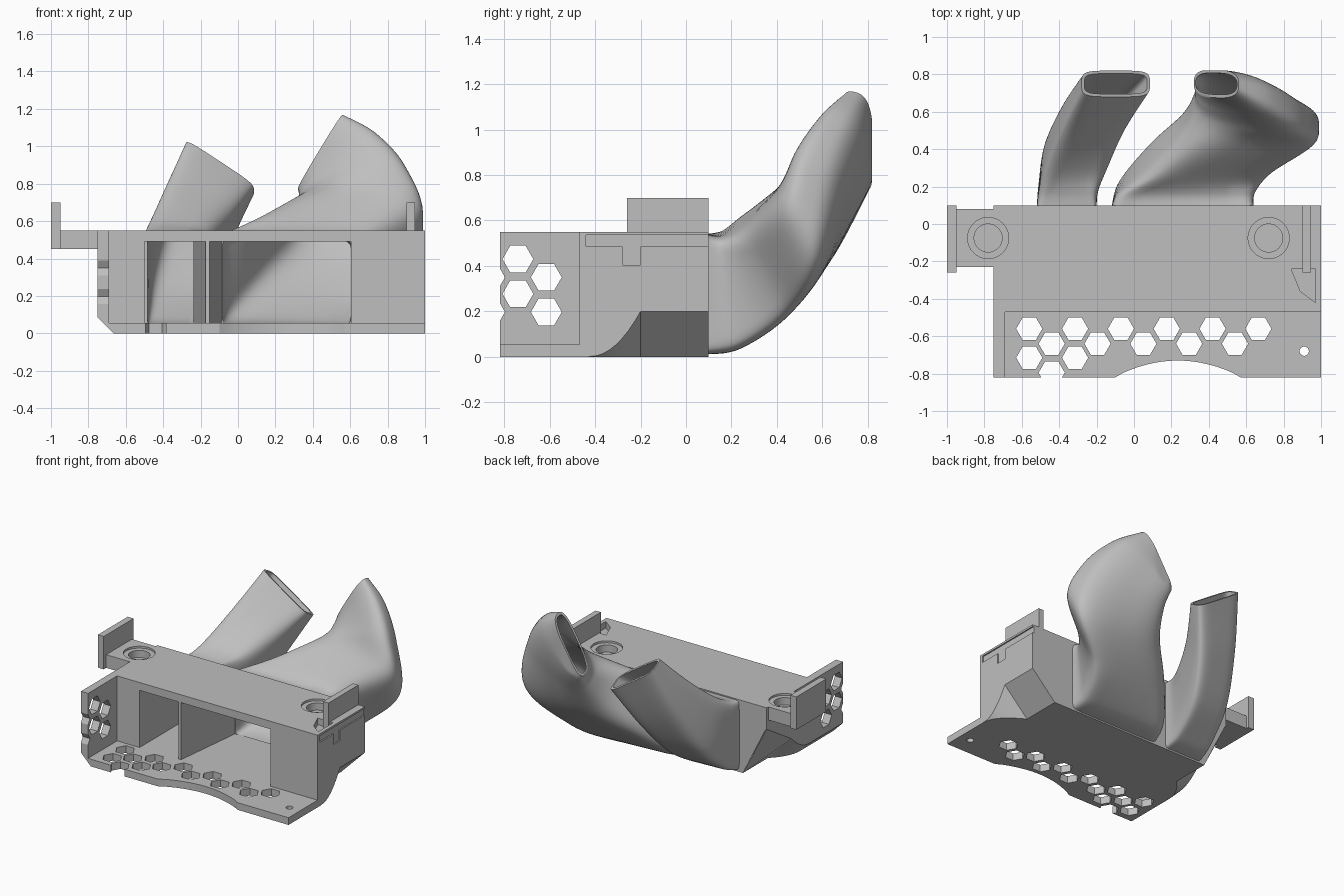
import bpy, bmesh
from math import sin, cos, pi, radians
from mathutils import Vector

if "Cube" in bpy.data.objects:
    bpy.data.objects.remove(bpy.data.objects["Cube"], do_unlink=True)

grey = bpy.data.materials.new("light_grey_plastic")
grey.use_nodes = True
grey.diffuse_color = (0.52, 0.52, 0.52, 1)
grey.node_tree.nodes["Principled BSDF"].inputs["Base Color"].default_value = grey.diffuse_color


def add_loft(bm, rings, loop=False):
    """Skin a row of rings; cap both ends, or join last to first."""
    rows = [[bm.verts.new(p) for p in ring] for ring in rings]
    pairs = list(zip(rows, rows[1:]))
    if loop:
        pairs.append((rows[-1], rows[0]))
    else:
        bm.faces.new(rows[0])
        bm.faces.new(rows[-1])
    n = len(rows[0])
    for a, b in pairs:
        for i in range(n):
            j = (i + 1) % n
            bm.faces.new((a[i], a[j], b[j], b[i]))


def make(name, lofts, loop=False):
    bm = bmesh.new()
    for rings in lofts:
        add_loft(bm, rings, loop)
    bmesh.ops.recalc_face_normals(bm, faces=bm.faces)
    mesh = bpy.data.meshes.new(name)
    bm.to_mesh(mesh)
    bm.free()
    mesh.materials.append(grey)
    obj = bpy.data.objects.new(name, mesh)
    bpy.context.collection.objects.link(obj)
    return obj


def plan(points, lo, hi):
    """Upright prism from an outline seen from above."""
    return [[(x, y, z) for x, y in points] for z in (lo, hi)]


def box(x0, x1, y0, y1, z0, z1):
    return plan([(x0, y0), (x1, y0), (x1, y1), (x0, y1)], z0, z1)


def circle(u, v, r, n):
    return [(u + r * cos(2 * pi * i / n), v + r * sin(2 * pi * i / n)) for i in range(n)]


def combine(target, tool, operation):
    mod = target.modifiers.new(tool.name, "BOOLEAN")
    mod.operation, mod.solver, mod.object = operation, "EXACT", tool
    tool.hide_render = True
    bpy.context.view_layer.update()
    bpy.context.view_layer.objects.active = target
    bpy.ops.object.modifier_apply(modifier=mod.name)
    bpy.data.objects.remove(tool, do_unlink=True)


def smooth(obj, angle):
    bpy.ops.object.select_all(action="DESELECT")
    obj.select_set(True)
    bpy.context.view_layer.objects.active = obj
    bpy.ops.object.shade_smooth_by_angle(angle=radians(angle))


# Housing: block, floor tray with scooped front edge, side wall
housing = make("housing", [box(-0.75, 1, -0.47, 0.1, 0, 0.55)])
scoop = [(-0.1 + 0.67 * i / 16, -0.82 + 0.09 * max(0, sin(pi * i / 16)) ** 0.8) for i in range(17)]
tray = [(-0.75, -0.82)] + scoop + [(1, -0.82), (1, -0.4), (-0.75, -0.4)]
combine(housing, make("floor_tray", [plan(tray, 0, 0.055)]), "UNION")
combine(housing, make("side_wall", [box(-0.75, -0.69, -0.82, -0.4, 0, 0.55)]), "UNION")

# Two air chambers either side of a wedge divider
combine(housing, make("chambers", [
    plan([(-0.5, -0.5), (-0.17, -0.5), (-0.24, 0.12), (-0.5, 0.12)], 0.055, 0.49),
    plan([(-0.155, -0.5), (0.605, -0.5), (0.605, 0.12), (-0.085, 0.12)], 0.055, 0.49)]), "DIFFERENCE")

# Hexagonal vents in the tray, with a screw hole
PITCH = 0.245
vents = [(-0.56 + PITCH * i, -0.56) for i in range(6)]
vents += [(-0.44 + PITCH * i, -0.64) for i in range(5)]
vents += [(-0.56, -0.715), (-0.315, -0.715), (-0.44, -0.795)]
cuts = [plan(circle(x, y, 0.07, 6), -0.1, 0.1) for x, y in vents]
cuts.append(plan(circle(0.91, -0.68, 0.025, 16), -0.1, 0.1))
combine(housing, make("tray_vents", cuts), "DIFFERENCE")

# Hexagonal vents in the side wall
vents = [(col, z - drop) for col, z in ((-0.74, 0.43), (-0.615, 0.35), (-0.865, 0.35)) for drop in (0, 0.153)]
cuts = [[[(x, y, z) for y, z in circle(cy, cz, 0.068, 6)] for x in (-0.8, -0.65)] for cy, cz in vents]
combine(housing, make("wall_vents", cuts), "DIFFERENCE")


# Bevels under both sides that deepen toward the back
def bevel(edge, inward, smallest, front, back_height):
    rings = [(front, smallest, 0.2 * smallest)]
    for i in range(9):
        t = i / 8
        s = smallest + (1 - smallest) * t * t
        rings.append((-0.42 + 0.22 * t, s, 0.2 * s))
    rings.append((0.12, 1, back_height))
    out = edge - inward * 0.02
    return [[(out, y, -0.02), (edge + inward * 0.22 * s, y, -0.02),
             (edge + inward * 0.2 * s, y, 0), (edge, y, h), (out, y, h + 0.02)]
            for y, s, h in rings]


combine(housing, make("right_bevel", [bevel(-0.75, 1, 0.42, -0.9, 0.4)]), "DIFFERENCE")
combine(housing, make("left_bevel", [bevel(1, -1, 0.01, -0.43, 0.2)]), "DIFFERENCE")

# Screw tab, then stepped screw recesses in the top
combine(housing, make("screw_tab", [box(-0.96, -0.7, -0.23, 0.08, 0.45, 0.55)]), "UNION")
for x in (-0.78, 0.72):
    for r, depth in ((0.11, 0.015), (0.075, 0.07)):
        combine(housing, make("recess", [plan(circle(x, -0.075, r, 40), 0.55 - depth, 0.6)]), "DIFFERENCE")

# Clip grooves on the left end and a tapered pocket on top
combine(housing, make("clip_groove", [box(0.99, 1.1, -0.44, 0.12, 0.485, 0.535)]), "DIFFERENCE")
combine(housing, make("clip_notch", [box(0.99, 1.1, -0.28, -0.2, 0.405, 0.5)]), "DIFFERENCE")
combine(housing, make("clip_pocket", [plan([(0.84, -0.24), (0.97, -0.24), (0.97, -0.42), (0.89, -0.36)],
                                           0.5, 0.6)]), "DIFFERENCE")
smooth(housing, 25)

# Upright mounting plates
make("right_mount_plate", [box(-1, -0.95, -0.26, 0.1, 0.45, 0.7)])
make("left_mount_plate", [box(0.9, 0.945, -0.26, 0.1, 0.5, 0.7)])


# Curved hollow ducts: each section is a left edge, right edge and half height
def spline(keys, steps):
    keys = [keys[0]] + keys + [keys[-1]]
    for a, b, c, d in zip(keys, keys[1:], keys[2:], keys[3:]):
        for i in range(steps):
            t = i / steps
            yield [(q * 2 + (r - p) * t + (p * 2 - q * 5 + r * 4 - s) * t ** 2
                    + (q * 3 - p - r * 3 + s) * t ** 3) / 2 for p, q, r, s in zip(a, b, c, d)]
    yield keys[-1]


def section(left, right, v, wall, power):
    centre, u = (left + right) / 2, (right - left) / 2
    u = u * (1 - wall / u.length)
    v = v * (1 - wall / v.length)
    ring = []
    for i in range(64):
        c, s = cos(2 * pi * (i + 0.5) / 64), sin(2 * pi * (i + 0.5) / 64)
        a = abs(c) ** (2 / power) * (1 if c > 0 else -1)
        b = abs(s) ** (2 / power) * (1 if s > 0 else -1)
        p = centre + u * a + v * b
        p.y = min(p.y, 0.82 - wall * 0.4)
        ring.append(p)
    return ring


def duct(name, keys, power):
    """Square at the housing, rounder and thinner toward the outlet."""
    stations = list(spline([[Vector(p) for p in key] for key in keys], 8))
    outer, inner = [], []
    for i, station in enumerate(stations):
        t = i / (len(stations) - 1)
        roundness = power + 14 * (1 - t) ** 4
        outer.append(section(*station, 0, roundness))
        inner.append(section(*station, 0.035 - 0.017 * t, roundness))
    smooth(make(name, [outer + inner[::-1]], loop=True), 50)


duct("small_duct", [
    ((-0.52, 0.09, 0.275), (-0.2, 0.09, 0.275), (0, 0, 0.265)),
    ((-0.51, 0.2, 0.31), (-0.19, 0.2, 0.3), (0, -0.03, 0.25)),
    ((-0.48, 0.37, 0.45), (-0.13, 0.38, 0.38), (0, -0.09, 0.19)),
    ((-0.39, 0.57, 0.71), (-0.04, 0.57, 0.54), (0, -0.09, 0.12)),
    ((-0.28, 0.75, 1.0), (0.085, 0.75, 0.76), (0, -0.07, 0.04))], 4.5)

duct("large_duct", [
    ((-0.12, 0.09, 0.275), (0.64, 0.09, 0.275), (0, 0, 0.265)),
    ((-0.08, 0.2, 0.31), (0.65, 0.2, 0.28), (0, -0.04, 0.25)),
    ((0.08, 0.36, 0.45), (0.75, 0.35, 0.36), (0, -0.1, 0.2)),
    ((0.25, 0.53, 0.59), (0.985, 0.5, 0.56), (0, -0.11, 0.17)),
    ((0.32, 0.66, 0.69), (0.9, 0.58, 0.86), (0, -0.12, 0.09)),
    ((0.325, 0.73, 0.75), (0.74, 0.67, 1.06), (0, -0.11, 0.04)),
    ((0.32, 0.755, 0.77), (0.56, 0.745, 1.165), (0, -0.075, 0.02))], 2.8)
